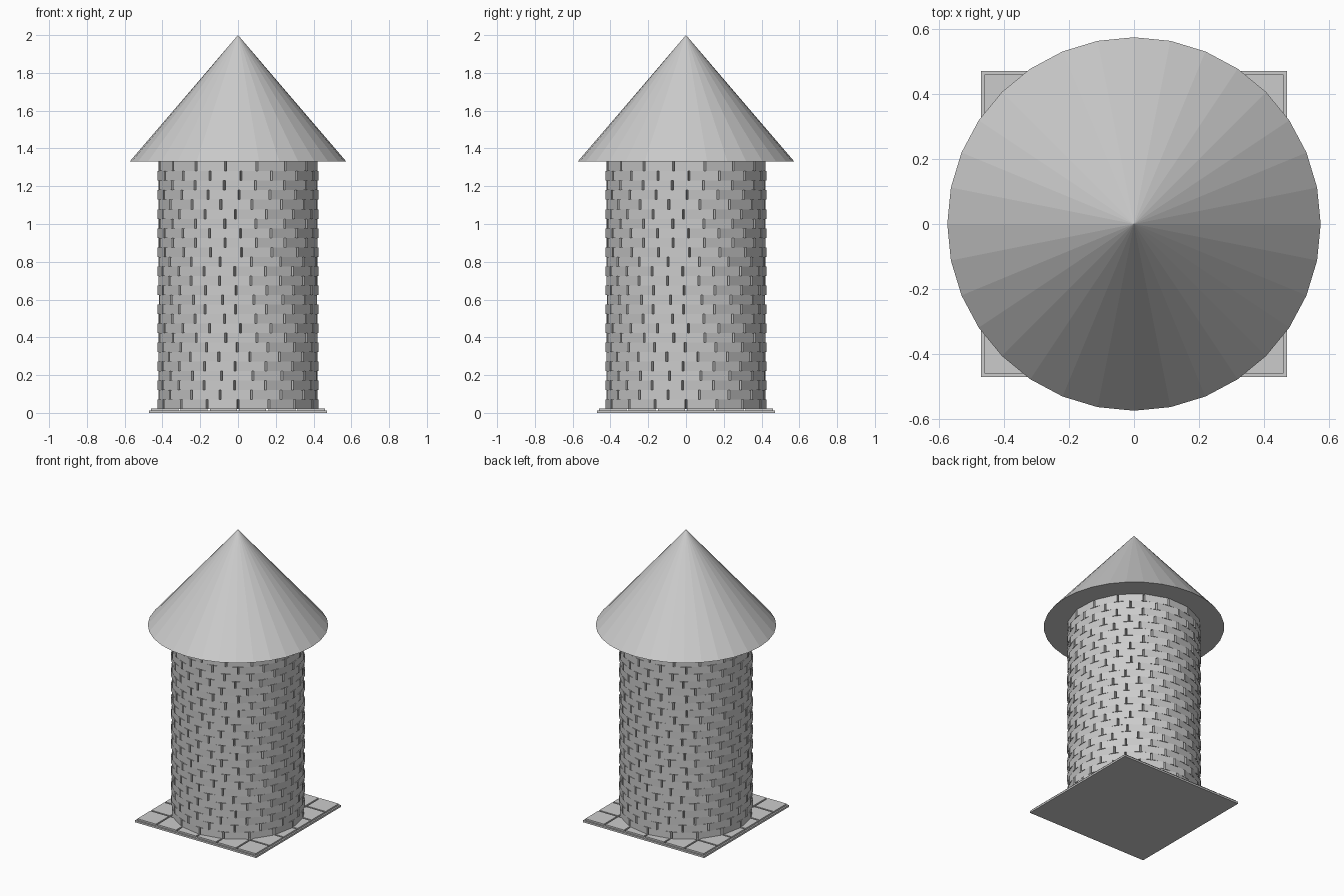
import bpy, bmesh, random
from math import pi, radians
from mathutils import Matrix, Vector

if "Cube" in bpy.data.objects:
    bpy.data.objects.remove(bpy.data.objects["Cube"])

random.seed(4)


def add_box(bm, size, matrix):
    scale = Matrix.Diagonal((*size, 1))
    bmesh.ops.create_cube(bm, size=1, matrix=matrix @ scale)


def finish(bm, name):
    mesh = bpy.data.meshes.new(name)
    bm.to_mesh(mesh)
    bm.free()
    obj = bpy.data.objects.new(name, mesh)
    bpy.context.collection.objects.link(obj)
    return obj


# base slab
BASE = 0.94
bm = bmesh.new()
add_box(bm, (BASE, BASE, 0.013), Matrix.Translation((0, 0, 0.0065)))
finish(bm, "base_slab")

# square floor tiles, separated by grooves
bm = bmesh.new()
pitch = 0.155
for i in range(6):
    for j in range(6):
        pos = Vector(((i - 2.5) * pitch, (j - 2.5) * pitch, 0.0175))
        add_box(bm, (0.144, 0.144, 0.013), Matrix.Translation(pos))
finish(bm, "floor_tiles")

# tower wall: staggered rings of flat bricks
ROWS, BRICKS = 26, 16
RADIUS, DEPTH, WIDTH = 0.419, 0.06, 0.155
bottom, top = 0.02, 1.33
height = (top - bottom) / ROWS
step = 2 * pi / BRICKS
bm = bmesh.new()
for row in range(ROWS):
    drift = radians(random.uniform(-3, 3)) if row else 0
    start = step / 2 * ((row + 1) % 2) + drift
    z = bottom + (row + 0.5) * height
    for k in range(BRICKS):
        turn = Matrix.Rotation(start + k * step, 4, 'Z')
        place = Matrix.Translation((RADIUS - DEPTH / 2, 0, z))
        add_box(bm, (DEPTH, WIDTH, height), turn @ place)
finish(bm, "brick_wall")

# conical roof with a closed underside
bm = bmesh.new()
bmesh.ops.create_cone(bm, cap_ends=True, segments=32, radius1=0.574, radius2=0,
                      depth=0.67, matrix=Matrix.Translation((0, 0, 1.665)))
bmesh.ops.remove_doubles(bm, verts=bm.verts, dist=0.0001)
finish(bm, "roof_cone")
